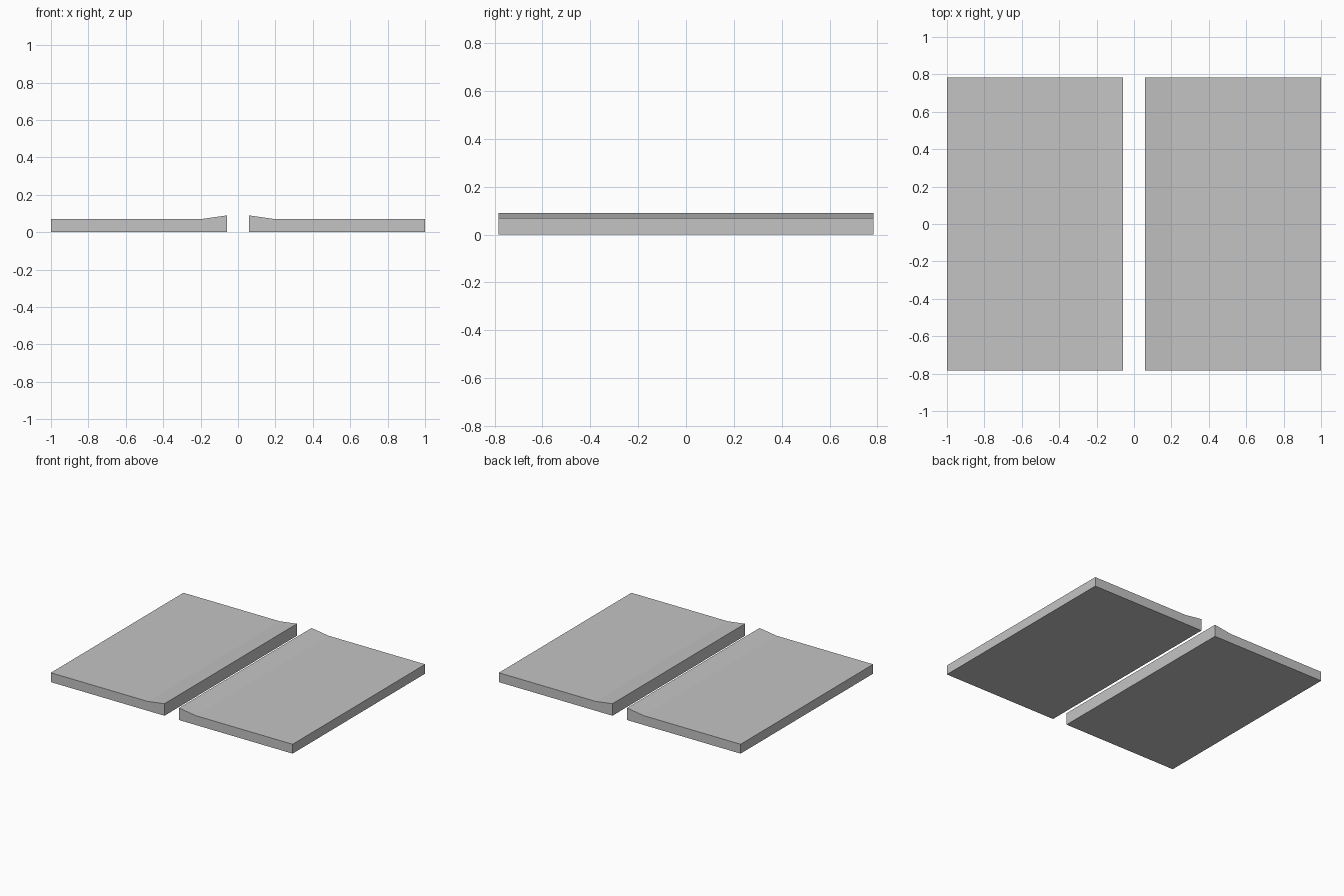
import bpy
import bmesh

if "Cube" in bpy.data.objects:
    bpy.data.objects.remove(bpy.data.objects["Cube"])

HALF_DEPTH = 0.783

# Single grey finish
grey = bpy.data.materials.new("light_grey")
grey.diffuse_color = (0.55, 0.55, 0.55, 1.0)
grey.use_nodes = True
grey.node_tree.nodes["Principled BSDF"].inputs["Base Color"].default_value = grey.diffuse_color

# Cross-section of one slab: flat panel with a raised lip at the inner edge
PROFILE = [(0.06, 0.0), (1.0, 0.0), (1.0, 0.07), (0.2, 0.07), (0.06, 0.09)]


def make_slab(name, side):
    """Extrude the profile along y; side is 1 for right, -1 for left."""
    bm = bmesh.new()
    face = bm.faces.new([bm.verts.new((side * x, -HALF_DEPTH, z)) for x, z in PROFILE])
    result = bmesh.ops.extrude_face_region(bm, geom=[face], use_keep_orig=True)
    moved = [g for g in result["geom"] if isinstance(g, bmesh.types.BMVert)]
    bmesh.ops.translate(bm, verts=moved, vec=(0, 2 * HALF_DEPTH, 0))
    bmesh.ops.recalc_face_normals(bm, faces=bm.faces)
    mesh = bpy.data.meshes.new(name)
    bm.to_mesh(mesh)
    bm.free()
    mesh.materials.append(grey)
    obj = bpy.data.objects.new(name, mesh)
    bpy.context.collection.objects.link(obj)


# Mirrored pair with a gap between them
make_slab("right_slab", 1)
make_slab("left_slab", -1)
